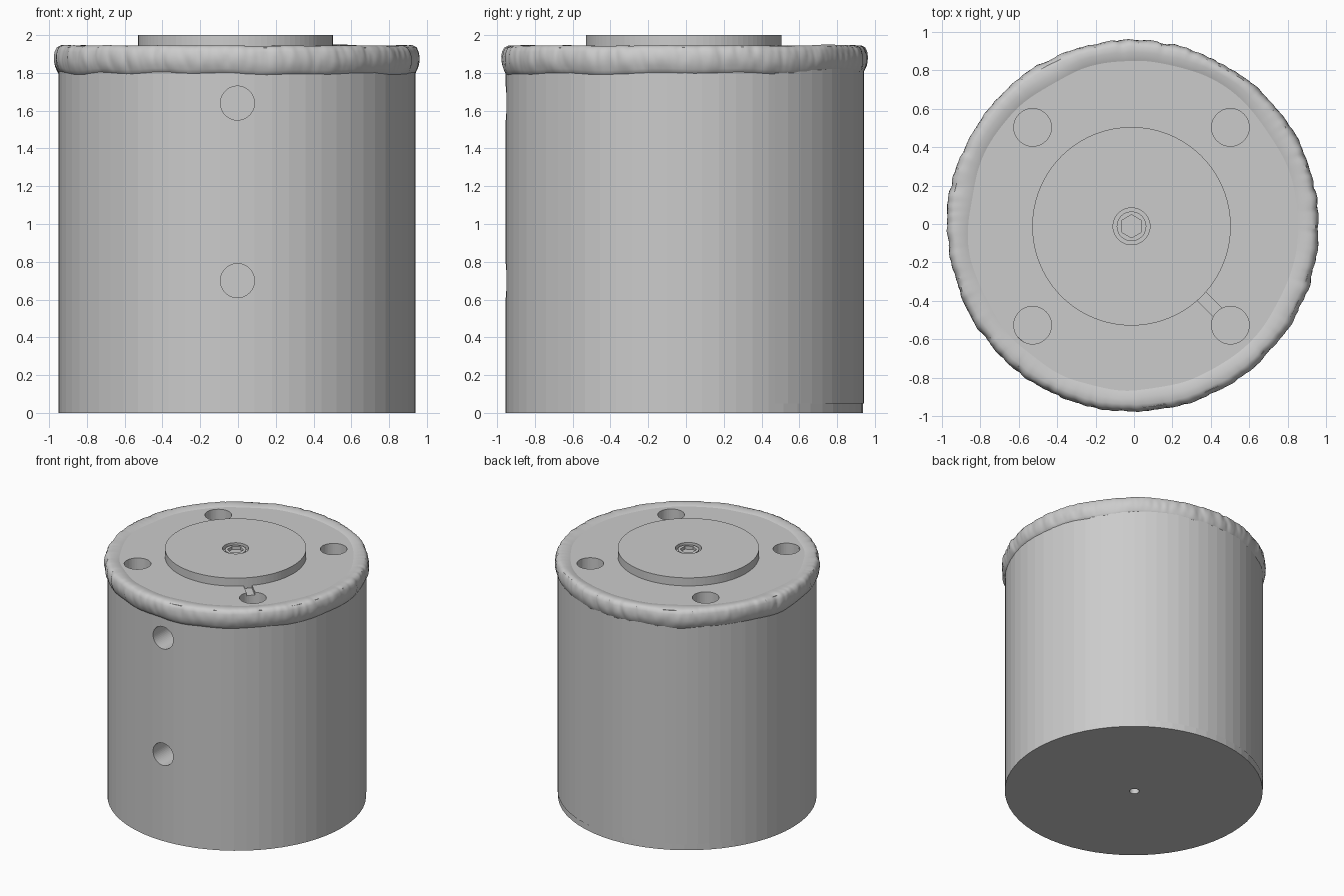
import bpy, bmesh, math, random
from mathutils import Vector, noise

random.seed(4)
if "Cube" in bpy.data.objects:
    bpy.data.objects.remove(bpy.data.objects["Cube"])

steel = bpy.data.materials.new("steel grey")
steel.use_nodes = True
GREY = (0.6, 0.6, 0.6, 1)
steel.diffuse_color = GREY
steel.node_tree.nodes["Principled BSDF"].inputs["Base Color"].default_value = GREY

BODY = Vector((-0.005, -0.009))      # body axis
AXIS = Vector((-0.013, -0.012))      # axis of the bolted parts
RADIUS, TOP = 0.946, 1.935


def cylinder(name, centre, r, z0, z1, sides=64, turn=0):
    bpy.ops.mesh.primitive_cylinder_add(
        vertices=sides, radius=r, depth=z1 - z0,
        location=(centre[0], centre[1], (z0 + z1) / 2), rotation=(0, 0, turn))
    ob = bpy.context.object
    ob.name = name
    ob.data.materials.append(steel)
    return ob


def cut(target, cutters):
    for c in cutters:
        c.hide_render = True
        mod = target.modifiers.new("cut", 'BOOLEAN')
        mod.operation, mod.solver, mod.object = 'DIFFERENCE', 'EXACT', c
        bpy.context.view_layer.objects.active = target
        bpy.ops.object.modifier_apply(modifier=mod.name)
        bpy.data.objects.remove(c)


def mesh_object(name, bm):
    mesh = bpy.data.meshes.new(name)
    bm.to_mesh(mesh)
    bm.free()
    mesh.materials.append(steel)
    ob = bpy.data.objects.new(name, mesh)
    bpy.context.collection.objects.link(ob)
    return ob


# Drum body with bolt holes, front ports, drain hole and a small groove
body = cylinder("drum_body", BODY, RADIUS, 0, TOP)
holes = [cylinder("bolt_hole", AXIS + Vector((sx, sy)) * 0.515, 0.098, TOP - 0.35, TOP + 0.1, 48)
         for sx in (-1, 1) for sy in (-1, 1)]
for z in (0.7, 1.64):
    port = cylinder("front_port", (-0.003, -0.9), 0.09, z - 0.3, z + 0.3, 48)
    port.rotation_euler.x = math.pi / 2
    holes.append(port)
holes.append(cylinder("drain_hole", AXIS, 0.036, -0.1, 0.3, 32))
bpy.ops.mesh.primitive_cube_add(size=1, location=(0.40, -0.425, TOP), rotation=(0, 0, -math.pi / 4))
groove = bpy.context.object
groove.scale = (0.2, 0.062, 0.05)
holes.append(groove)
bpy.context.view_layer.update()
cut(body, holes)

# Raised centre disc with a counterbore
disc = cylinder("centre_disc", AXIS, 0.517, TOP - 0.02, 2.0, 96)
cut(disc, [cylinder("counterbore", AXIS, 0.096, 1.965, 2.1, 48)])

# Socket screw sitting in the counterbore
screw = cylinder("socket_screw", AXIS, 0.077, 1.95, 1.99, 48)
cut(screw, [cylinder("hex_socket", AXIS, 0.06, 1.96, 2.1, 6)])

# Thin wrap that stands slightly proud at the back of the drum
bm = bmesh.new()
previous = None
for i in range(25):
    a = math.radians(30 + 5 * i)
    x, y = BODY.x + RADIUS * math.cos(a), BODY.y + 0.006 + RADIUS * math.sin(a)
    pair = [bm.verts.new((x, y, z)) for z in (0.05, 1.82)]
    if previous:
        bm.faces.new((previous[0], pair[0], pair[1], previous[1]))
    previous = pair
mesh_object("back_wrap", bm)

# Rippled weld bead around the top rim
PROFILE = [(0.83, 1.922), (0.865, 1.938), (0.90, 1.945), (0.93, 1.945), (0.95, 1.935),
           (0.96, 1.915), (0.965, 1.89), (0.966, 1.865), (0.962, 1.84), (0.955, 1.82),
           (0.946, 1.80), (0.93, 1.79)]
STEPS, RIPPLES = 600, 110
starts = sorted((i + random.uniform(-0.35, 0.35)) / RIPPLES for i in range(RIPPLES))
swell = [random.uniform(0.3, 1) for _ in starts]


def ripple(t):
    """Height of overlapping weld drops at fraction t of the rim."""
    t %= 1
    best = 0
    for s, h in zip(starts, swell):
        d = abs((t - s + 0.5) % 1 - 0.5) * RIPPLES
        if d < 1:
            best = max(best, h * math.sqrt(1 - d * d))
    return best


bm = bmesh.new()
rings = []
for i in range(STEPS):
    a = 2 * math.pi * i / STEPS
    c, s = math.cos(a), math.sin(a)
    wave = noise.noise((c * 3, s * 3, 1))
    ring = []
    for j, (r, z) in enumerate(PROFILE):
        k = j / (len(PROFILE) - 1)
        shape = math.sin(math.pi * min(1, k * 1.05))
        lean = 0.004 * math.sin(k * 5 + wave * 4)
        bump = (ripple(i / STEPS + lean) - 0.6) * 0.014 * shape
        bump += noise.noise((c * 25, s * 25, z * 14)) * 0.005 * shape
        r2 = r + bump + wave * 0.006 * shape - (0.02 * wave if j < 3 else 0)
        z2 = z + bump * (1 - 2 * k) * 0.5 - 0.022 * k * wave
        ring.append(bm.verts.new((BODY.x + r2 * c, BODY.y + r2 * s, z2)))
    rings.append(ring)
for i, ring in enumerate(rings):
    after = rings[(i + 1) % STEPS]
    for j in range(len(PROFILE) - 1):
        bm.faces.new((ring[j], ring[j + 1], after[j + 1], after[j]))
bmesh.ops.recalc_face_normals(bm, faces=bm.faces)
bead = mesh_object("weld_bead", bm)
bpy.ops.object.select_all(action='DESELECT')
bead.select_set(True)
bpy.context.view_layer.objects.active = bead
bpy.ops.object.shade_smooth_by_angle(angle=math.radians(40))
